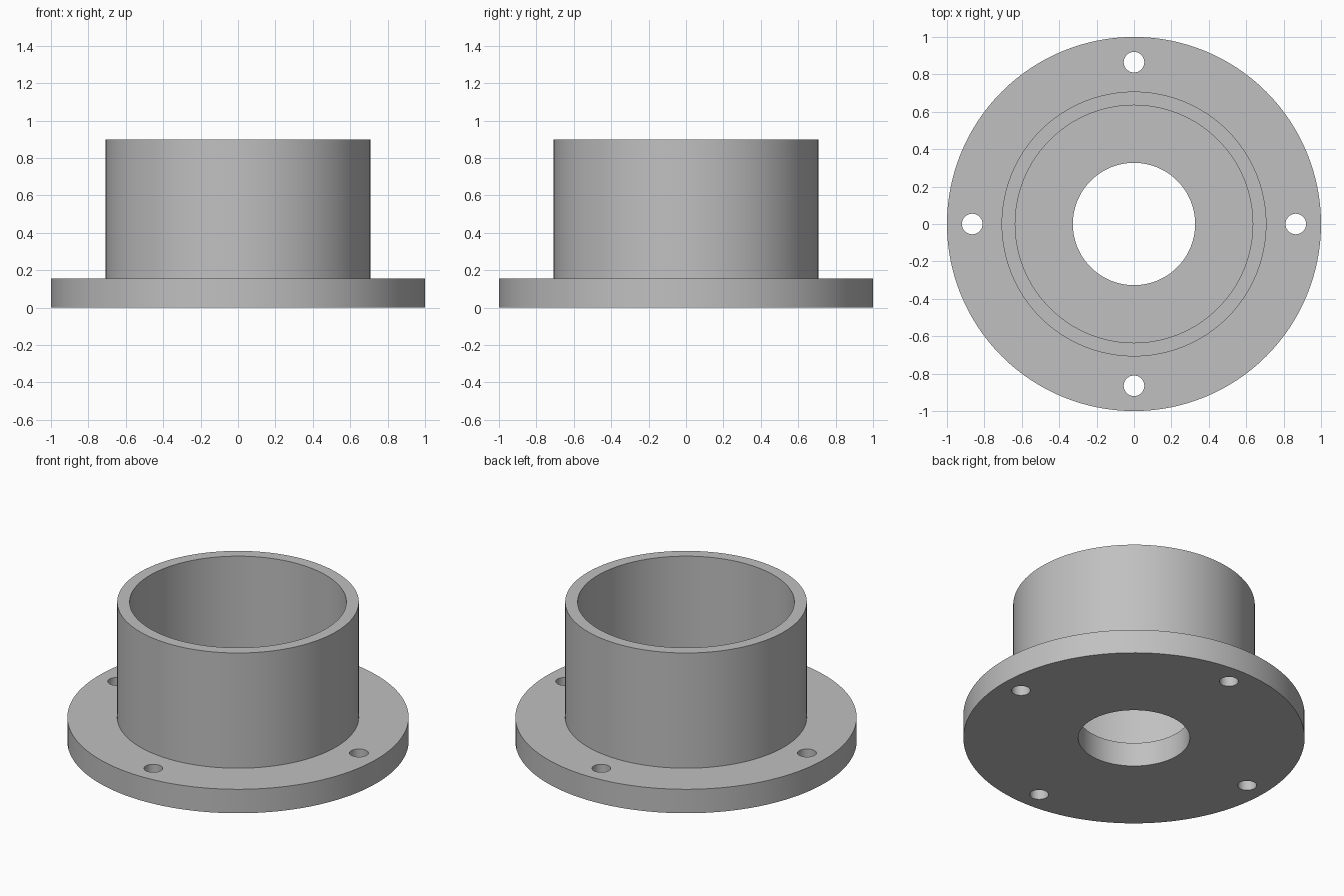
import bpy
import bmesh
from math import cos, sin, pi, radians
from mathutils import Vector

default = bpy.data.objects.get("Cube")
if default:
    bpy.data.objects.remove(default, do_unlink=True)

# Dimensions
FLANGE_R, FLANGE_H = 1.0, 0.155
WALL_R, CUP_R, BORE_R = 0.708, 0.635, 0.327
HEIGHT = 0.9
HOLE_R, HOLE_CIRCLE = 0.055, 0.865
SEGMENTS = 128

grey = bpy.data.materials.new("plain grey")
grey.use_nodes = True
colour = (0.53, 0.53, 0.53, 1)
grey.diffuse_color = colour
grey.node_tree.nodes["Principled BSDF"].inputs["Base Color"].default_value = colour


def lathe(name, profile):
    """Revolve a closed (radius, height) profile around z."""
    bm = bmesh.new()
    verts = [bm.verts.new((r, 0, z)) for r, z in profile]
    edges = [bm.edges.new((v, verts[(i + 1) % len(verts)])) for i, v in enumerate(verts)]
    bmesh.ops.spin(bm, geom=verts + edges, cent=(0, 0, 0), axis=(0, 0, 1),
                   angle=2 * pi, steps=SEGMENTS, use_merge=True)
    bmesh.ops.remove_doubles(bm, verts=bm.verts, dist=1e-5)
    bmesh.ops.recalc_face_normals(bm, faces=bm.faces)
    mesh = bpy.data.meshes.new(name)
    bm.to_mesh(mesh)
    bm.free()
    mesh.materials.append(grey)
    obj = bpy.data.objects.new(name, mesh)
    bpy.context.collection.objects.link(obj)
    return obj


# Flange, collar wall and bore in one revolved section
body = lathe("flanged_collar", [
    (BORE_R, 0), (FLANGE_R, 0), (FLANGE_R, FLANGE_H), (WALL_R, FLANGE_H),
    (WALL_R, HEIGHT), (CUP_R, HEIGHT), (CUP_R, FLANGE_H), (BORE_R, FLANGE_H)])

# Four bolt holes through the flange
bm = bmesh.new()
for i in range(4):
    a = i * pi / 2
    made = bmesh.ops.create_cone(bm, cap_ends=True, segments=48, radius1=HOLE_R,
                                 radius2=HOLE_R, depth=FLANGE_H * 2)
    bmesh.ops.translate(bm, verts=made["verts"], vec=Vector(
        (HOLE_CIRCLE * cos(a), HOLE_CIRCLE * sin(a), FLANGE_H / 2)))
mesh = bpy.data.meshes.new("bolt_hole_cutter")
bm.to_mesh(mesh)
bm.free()
mesh.materials.append(grey)
cutter = bpy.data.objects.new("bolt_hole_cutter", mesh)
bpy.context.collection.objects.link(cutter)

cut = body.modifiers.new("bolt_holes", 'BOOLEAN')
cut.operation = 'DIFFERENCE'
cut.solver = 'EXACT'
cut.object = cutter

# Apply the cut, drop the cutter, and smooth the round walls
bpy.ops.object.select_all(action='DESELECT')
body.select_set(True)
bpy.context.view_layer.objects.active = body
bpy.ops.object.modifier_apply(modifier=cut.name)
bpy.data.objects.remove(cutter, do_unlink=True)
bpy.ops.object.shade_smooth_by_angle(angle=radians(30))
